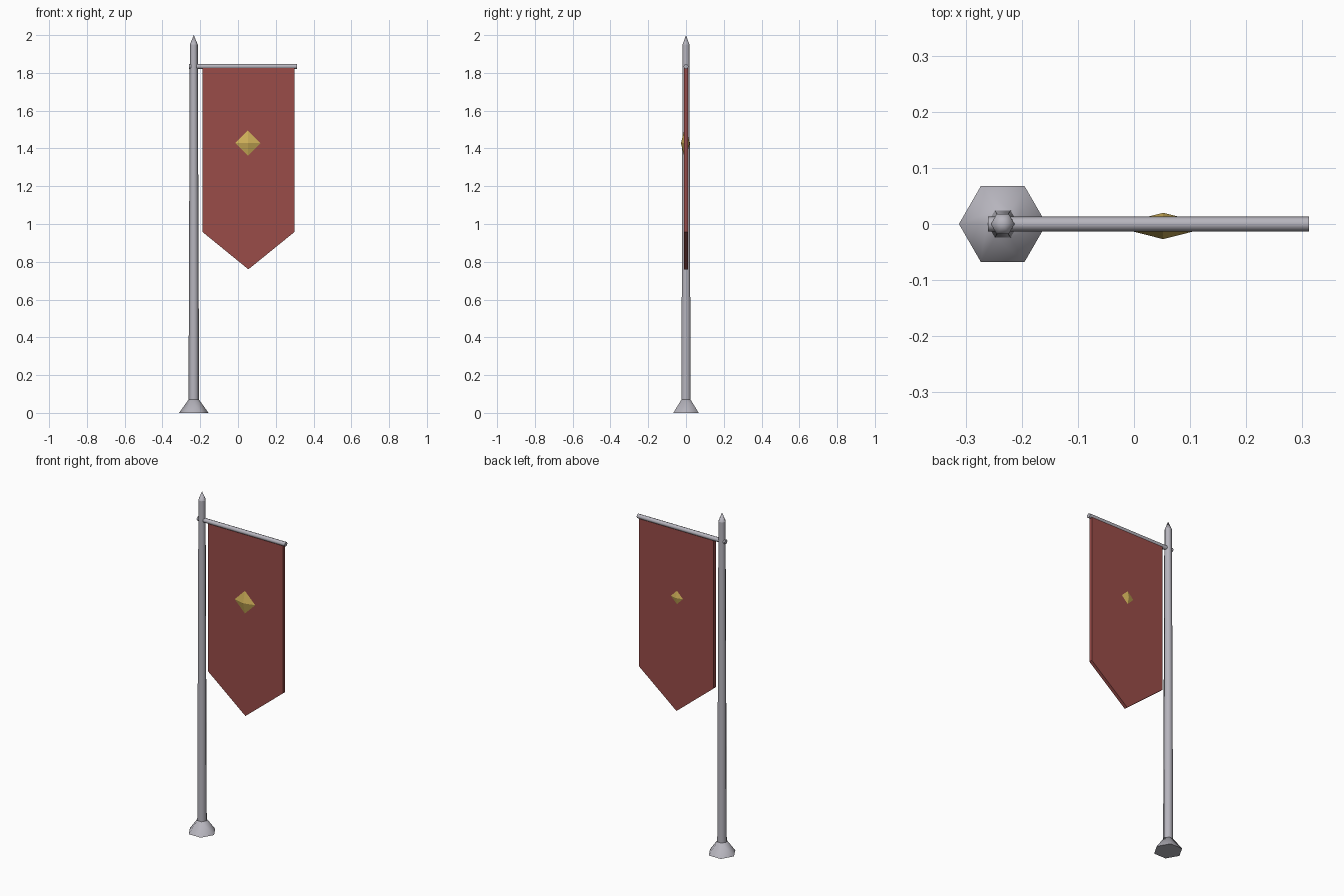
import bpy, bmesh, math
from mathutils import Matrix

if "Cube" in bpy.data.objects:
    bpy.data.objects.remove(bpy.data.objects["Cube"])


def material(name, rgb):
    m = bpy.data.materials.new(name)
    m.diffuse_color = (*rgb, 1)
    m.use_nodes = True
    m.node_tree.nodes["Principled BSDF"].inputs["Base Color"].default_value = m.diffuse_color
    return m


STEEL = material("pale steel", (0.47, 0.46, 0.51))
CLOTH = material("red cloth", (0.32, 0.072, 0.066))
GOLD = material("gold", (0.62, 0.43, 0.10))


def finish(name, bm, mat, smooth=None):
    bmesh.ops.recalc_face_normals(bm, faces=bm.faces)
    mesh = bpy.data.meshes.new(name)
    bm.to_mesh(mesh)
    bm.free()
    mesh.materials.append(mat)
    ob = bpy.data.objects.new(name, mesh)
    bpy.context.collection.objects.link(ob)
    if smooth:
        bpy.ops.object.select_all(action='DESELECT')
        ob.select_set(True)
        bpy.context.view_layer.objects.active = ob
        bpy.ops.object.shade_smooth_by_angle(angle=math.radians(smooth))
    return ob


def frustum(name, sides, r1, r2, z1, z2, x, smooth=62):
    bm = bmesh.new()
    bmesh.ops.create_cone(bm, cap_ends=True, segments=sides, radius1=r1,
                          radius2=r2, depth=z2 - z1)
    bmesh.ops.remove_doubles(bm, verts=bm.verts, dist=1e-5)
    # hexagon corners lie on the x axis
    corner = max(bm.verts, key=lambda v: v.co.xy.length).co
    bm.transform(Matrix.Translation((x, 0, (z1 + z2) / 2))
                 @ Matrix.Rotation(-math.atan2(corner.y, corner.x), 4, 'Z'))
    return finish(name, bm, STEEL, smooth)


POLE_X = -0.234

# Pole: flared foot, tapered shaft, pointed tip
frustum("foot", 6, 0.078, 0.028, 0, 0.07, POLE_X)
frustum("shaft", 6, 0.028, 0.021, 0.07, 1.95, POLE_X)
frustum("tip", 6, 0.021, 0, 1.95, 2.0, POLE_X)

# Crossbar
bm = bmesh.new()
bmesh.ops.create_cone(bm, cap_ends=True, segments=8, radius1=0.013,
                      radius2=0.013, depth=0.572)
bm.transform(Matrix.Translation((0.026, 0, 1.834))
             @ Matrix.Rotation(math.pi / 2, 4, 'Y'))
finish("crossbar", bm, STEEL, 50)

# Banner cloth with pointed lower edge
bm = bmesh.new()
outline = [(-0.187, 1.825), (-0.187, 0.957), (0.055, 0.76),
           (0.298, 0.957), (0.298, 1.825)]
face = bm.faces.new([bm.verts.new((x, -0.01, z)) for x, z in outline])
ext = bmesh.ops.extrude_face_region(bm, geom=[face])
bmesh.ops.translate(bm, vec=(0, 0.02, 0),
                    verts=[v for v in ext["geom"] if isinstance(v, bmesh.types.BMVert)])
finish("banner", bm, CLOTH)

# Emblem: flattened octahedron piercing the cloth
bm = bmesh.new()
ring = [bm.verts.new((0.092 * x, 0, 0.092 * z))
        for x, z in ((1, 0), (0, 1), (-1, 0), (0, -1))]
for depth in (-0.0235, 0.0235):
    apex = bm.verts.new((0, depth, 0))
    for i in range(4):
        bm.faces.new((ring[i], ring[(i + 1) % 4], apex))
bm.transform(Matrix.Translation((0.052, -0.0035, 1.428)))
finish("emblem", bm, GOLD)
